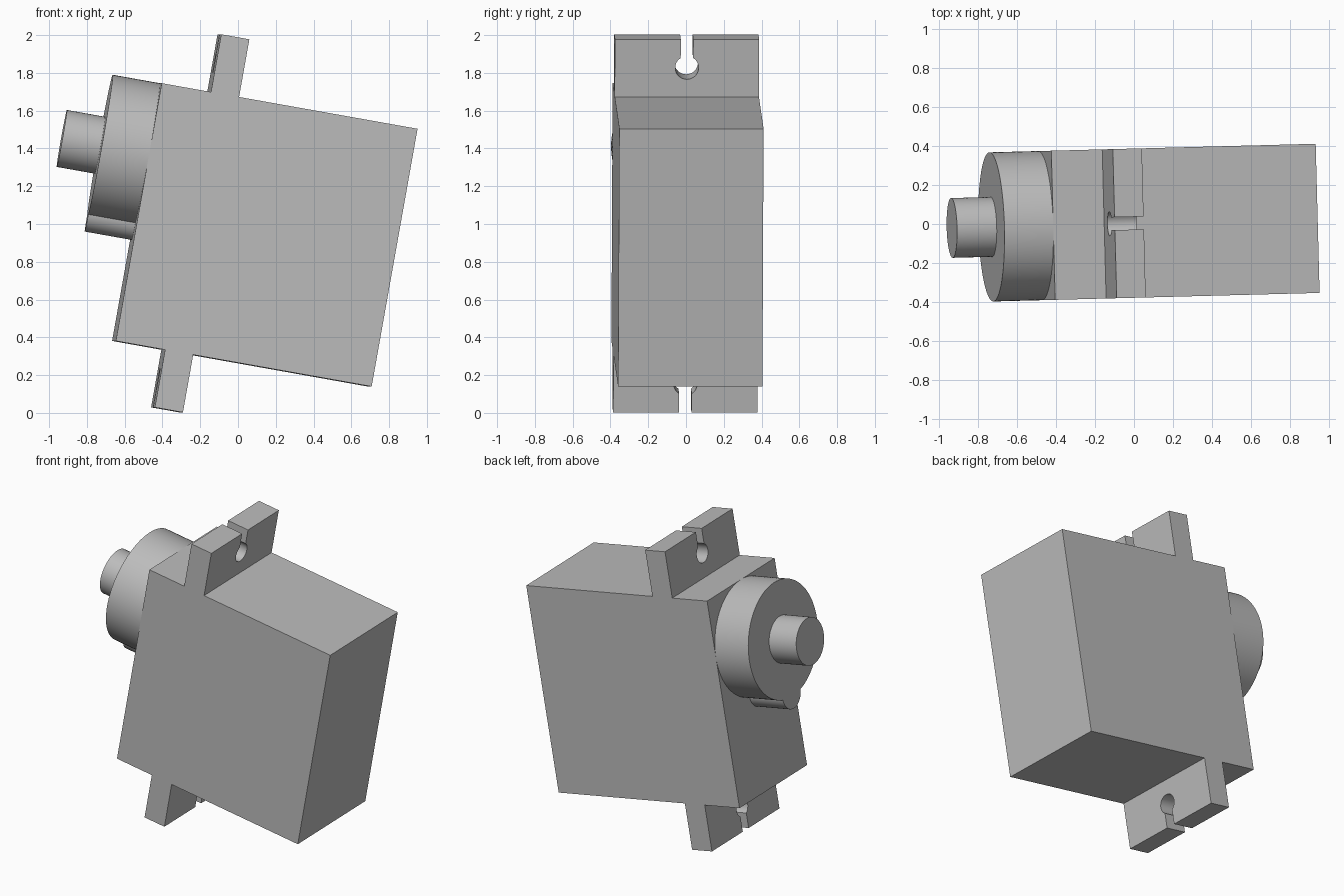
import bpy, bmesh
from math import radians, sin, cos, asin, pi
from mathutils import Matrix, Vector

cube = bpy.data.objects.get("Cube")
if cube:
    bpy.data.objects.remove(cube, do_unlink=True)

# One plain grey plastic
grey = bpy.data.materials.new("grey_plastic")
grey.use_nodes = True
GREY = (0.5, 0.5, 0.5, 1)
grey.diffuse_color = GREY
grey.node_tree.nodes["Principled BSDF"].inputs["Base Color"].default_value = GREY

# The whole motor leans: local x is the shaft axis, local z the long side
POSE = (Matrix.Translation((0.142, 0.008, 0.9425))
        @ Matrix.Rotation(radians(1.5), 4, 'Z')
        @ Matrix.Rotation(radians(10.1), 4, 'Y'))

HALF_X, HALF_Y, HALF_Z = 0.688, 0.382, 0.693
TAB_END = 1.003
FACE = -HALF_X


def finish(bm, name, smooth=False):
    bmesh.ops.recalc_face_normals(bm, faces=bm.faces)
    mesh = bpy.data.meshes.new(name)
    bm.to_mesh(mesh)
    bm.free()
    mesh.materials.append(grey)
    obj = bpy.data.objects.new(name, mesh)
    bpy.context.collection.objects.link(obj)
    obj.matrix_world = POSE
    if smooth:
        bpy.ops.object.select_all(action='DESELECT')
        obj.select_set(True)
        bpy.context.view_layer.objects.active = obj
        bpy.ops.object.shade_smooth_by_angle(angle=radians(30))
    return obj


def extrude_profile(name, profile, x0, x1):
    """Extrude a (y, z) outline along the shaft axis."""
    bm = bmesh.new()
    face = bm.faces.new([bm.verts.new((x0, y, z)) for y, z in profile])
    out = bmesh.ops.extrude_face_region(bm, geom=[face])
    verts = [g for g in out["geom"] if isinstance(g, bmesh.types.BMVert)]
    bmesh.ops.translate(bm, verts=verts, vec=Vector((x1 - x0, 0, 0)))
    return finish(bm, name, smooth=True)


def rod(name, x0, x1, z, radius, sides=64):
    """Cylinder lying along the shaft axis."""
    bm = bmesh.new()
    place = (Matrix.Translation(((x0 + x1) / 2, 0, z))
             @ Matrix.Rotation(pi / 2, 4, 'Y'))
    bmesh.ops.create_cone(bm, cap_ends=True, segments=sides, radius1=radius,
                          radius2=radius, depth=abs(x1 - x0), matrix=place)
    return finish(bm, name, smooth=True)


# Case
bm = bmesh.new()
bmesh.ops.create_cube(bm, size=2, matrix=Matrix.Diagonal((HALF_X, HALF_Y, HALF_Z, 1)))
finish(bm, "case")

# Mounting tabs with a keyhole slot open to the outer end
HOLE_Z, HOLE_R, SLOT = 0.85, 0.062, 0.033
start = asin(SLOT / HOLE_R)
STEPS = 28
arc = [start + (2 * pi - 2 * start) * i / STEPS for i in range(STEPS + 1)]
keyhole = [(HOLE_R * sin(a), HOLE_Z + HOLE_R * cos(a)) for a in arc]
outline = ([(SLOT, TAB_END)] + keyhole
           + [(-SLOT, TAB_END), (-HALF_Y, TAB_END), (-HALF_Y, HALF_Z),
              (HALF_Y, HALF_Z), (HALF_Y, TAB_END)])
for name, side in (("upper_tab", 1), ("lower_tab", -1)):
    extrude_profile(name, [(y, side * z) for y, z in outline], -0.423, -0.272)

# Gear housing, small gear bump and output shaft
rod("gear_housing", FACE, -0.942, 0.311, HALF_Y, 96)
rod("gear_bump", FACE, -0.942, -0.05, 0.1, 48)
rod("output_shaft", -0.942, -1.148, 0.314, 0.153)
